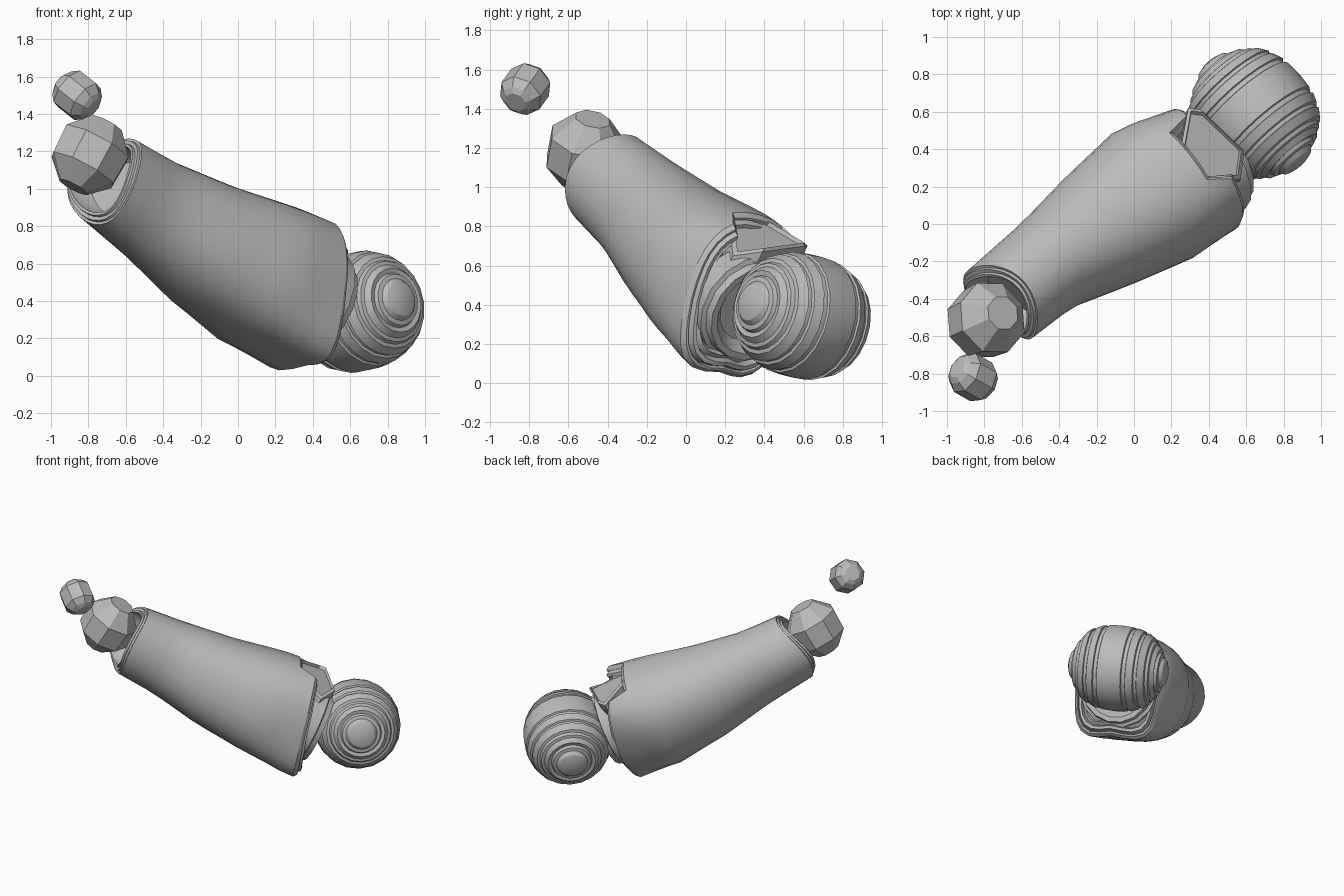
import bpy, bmesh, math
from mathutils import Vector

cube = bpy.data.objects.get("Cube")
if cube:
    bpy.data.objects.remove(cube)

grey = bpy.data.materials.new("plain_grey")
grey.use_nodes = True
grey.diffuse_color = (0.5, 0.5, 0.5, 1)
grey.node_tree.nodes["Principled BSDF"].inputs["Base Color"].default_value = (0.5, 0.5, 0.5, 1)

# Arm frame: along points to the elbow, side is the hinge direction
ALONG = Vector((0.757, 0.486, -0.432)).normalized()
SIDE = Vector((0.62, -0.76, 0.2))
SIDE = (SIDE - ALONG * SIDE.dot(ALONG)).normalized()
UP = SIDE.cross(ALONG)


def finish(bm, name, angle=None):
    bmesh.ops.recalc_face_normals(bm, faces=bm.faces)
    mesh = bpy.data.meshes.new(name)
    bm.to_mesh(mesh)
    bm.free()
    mesh.materials.append(grey)
    obj = bpy.data.objects.new(name, mesh)
    bpy.context.collection.objects.link(obj)
    if angle:
        bpy.ops.object.select_all(action='DESELECT')
        obj.select_set(True)
        bpy.context.view_layer.objects.active = obj
        bpy.ops.object.shade_smooth_by_angle(angle=math.radians(angle))


def loft(name, rings, angle=None):
    """Join closed rings of points and cap both ends."""
    bm = bmesh.new()
    rows = [[bm.verts.new(p) for p in ring] for ring in rings]
    for a, b in zip(rows, rows[1:]):
        for i in range(len(a)):
            j = (i + 1) % len(a)
            bm.faces.new((a[i], a[j], b[j], b[i]))
    bm.faces.new(rows[0])
    bm.faces.new(rows[-1])
    finish(bm, name, angle)


def turned(name, centre, axis, profile, sides, angle=None):
    """Revolve (offset along axis, radius) pairs about an axis."""
    turn = Vector(axis).to_track_quat('Z', 'Y').to_matrix()
    rings = [[Vector(centre) + turn @ Vector((r * math.cos(k * math.tau / sides),
                                              r * math.sin(k * math.tau / sides), t))
              for k in range(sides)] for t, r in profile]
    loft(name, rings, angle)


# Forearm shell: centre, half width and half height at even steps
SECTIONS = [((-0.72, -0.43, 1.07), 0.25, 0.255),
            ((-0.465, -0.22, 0.89), 0.26, 0.285),
            ((-0.18, -0.03, 0.705), 0.335, 0.34),
            ((0.115, 0.165, 0.555), 0.395, 0.385),
            ((0.40, 0.31, 0.445), 0.34, 0.39)]


def power(v, e):
    return math.copysign(abs(v) ** e, v)


def corner(a, degrees):
    return max(0, math.cos(a - math.radians(degrees))) ** 8


def shell_point(s, a, scale=1.0, shift=0.0):
    f = s * (len(SECTIONS) - 1)
    i = min(max(int(f), 0), len(SECTIONS) - 2)
    (c0, w0, h0), (c1, w1, h1) = SECTIONS[i], SECTIONS[i + 1]
    k = f - i
    centre = Vector(c0).lerp(Vector(c1), k)
    # two low corners that fade out towards the wrist
    t = min(max(s, 0), 1)
    scale *= 1 + 0.18 * t ** 4 * max(corner(a, 150), corner(a, 213))
    e = 1 - 0.15 * t
    return (centre + SIDE * power(math.sin(a), e) * (w0 + (w1 - w0) * k) * scale
            + UP * power(math.cos(a), e) * (h0 + (h1 - h0) * k) * scale + ALONG * shift)


def start(a):
    """Slanted wrist rim."""
    return 0.035 * math.sin(a) + 0.045 * math.cos(a) ** 2


def reach(a):
    """Slanted elbow rim, cut back in a notch on the upper side."""
    off = abs(math.degrees(math.remainder(a, math.tau)))
    rim = 1.0 - 0.07 * math.cos(a) - 0.03 * max(0, math.sin(a)) - 0.05 * corner(a, 213)
    return 0.83 if off < 32 else rim


ANGLES = [k * math.tau / 32 for k in range(32)]
rings = []
for scale, shift in [(0.65, 0.1), (0.76, 0.02), (0.78, -0.03), (0.84, -0.03),
                     (0.85, -0.015), (0.93, -0.015), (0.94, 0.0)]:
    rings.append([shell_point(start(a), a, scale, shift) for a in ANGLES])
for k in range(13):
    rings.append([shell_point(start(a) + k / 12 * (reach(a) - start(a)), a) for a in ANGLES])
for scale, shift in [(0.95, 0.025), (0.92, 0.025), (0.91, 0.005), (0.87, 0.04),
                     (0.82, 0.04), (0.8, 0.0), (0.74, 0.02), (0.66, -0.06), (0.4, -0.1)]:
    rings.append([shell_point(reach(a), a, scale, shift) for a in ANGLES])
loft("forearm_shell", rings, 28)

# Cuff plate filling the notch above the elbow, with a stepped edge
OUTLINE = [(0.25, 0.4, 0.83), (0.37, 0.22, 0.81), (0.57, 0.24, 0.65),
           (0.59, 0.39, 0.67), (0.36, 0.61, 0.7), (0.29, 0.62, 0.7)]
plate = [Vector(p) for p in OUTLINE]
mid = sum(plate, Vector()) / len(plate)
loft("cuff_plate", [[mid + (p - mid) * k + UP * h for p in plate]
                    for k, h in [(0.85, -0.16), (1, -0.05), (1, 0), (0.9, 0.015), (0.86, -0.005)]])

# Elbow joint: ribbed barrel with stepped round ends
HALF = [(0.09, 0.314), (0.095, 0.302), (0.12, 0.298), (0.125, 0.309), (0.175, 0.29),
        (0.18, 0.275), (0.2, 0.271), (0.205, 0.28), (0.25, 0.25), (0.255, 0.23),
        (0.275, 0.22), (0.28, 0.2), (0.31, 0.175), (0.305, 0.15), (0.325, 0.14),
        (0.33, 0.115), (0.355, 0.095), (0.37, 0.05)]
barrel = [(-t, r) for t, r in reversed(HALF)] + [(0, 0.32)] + HALF
turned("elbow_joint", (0.645, 0.59, 0.343), (0.65, -0.74, 0.2), barrel, 20, 25)

# Stepped collar between the shell and the elbow
turned("elbow_collar", (0.41, 0.32, 0.39), ALONG,
       [(-0.1, 0.3), (0.03, 0.3), (0.04, 0.275), (0.08, 0.265), (0.08, 0.23), (0.02, 0.18)], 16, 25)


# Faceted balls at the wrist and beyond
def faceted_ball(name, centre, axis, radius, sides, lats):
    profile = [(radius * math.sin(math.radians(d)), radius * math.cos(math.radians(d))) for d in lats]
    turned(name, centre, axis, profile, sides)


faceted_ball("wrist_ball", (-0.79, -0.515, 1.18), (0.45, 0.2, 0.85), 0.215, 8, (-66, -25, 20, 64))
faceted_ball("end_ball", (-0.86, -0.82, 1.5), (-0.7, 0.4, 0.55), 0.133, 8, (-65, -50, -27, 27, 50, 65))
